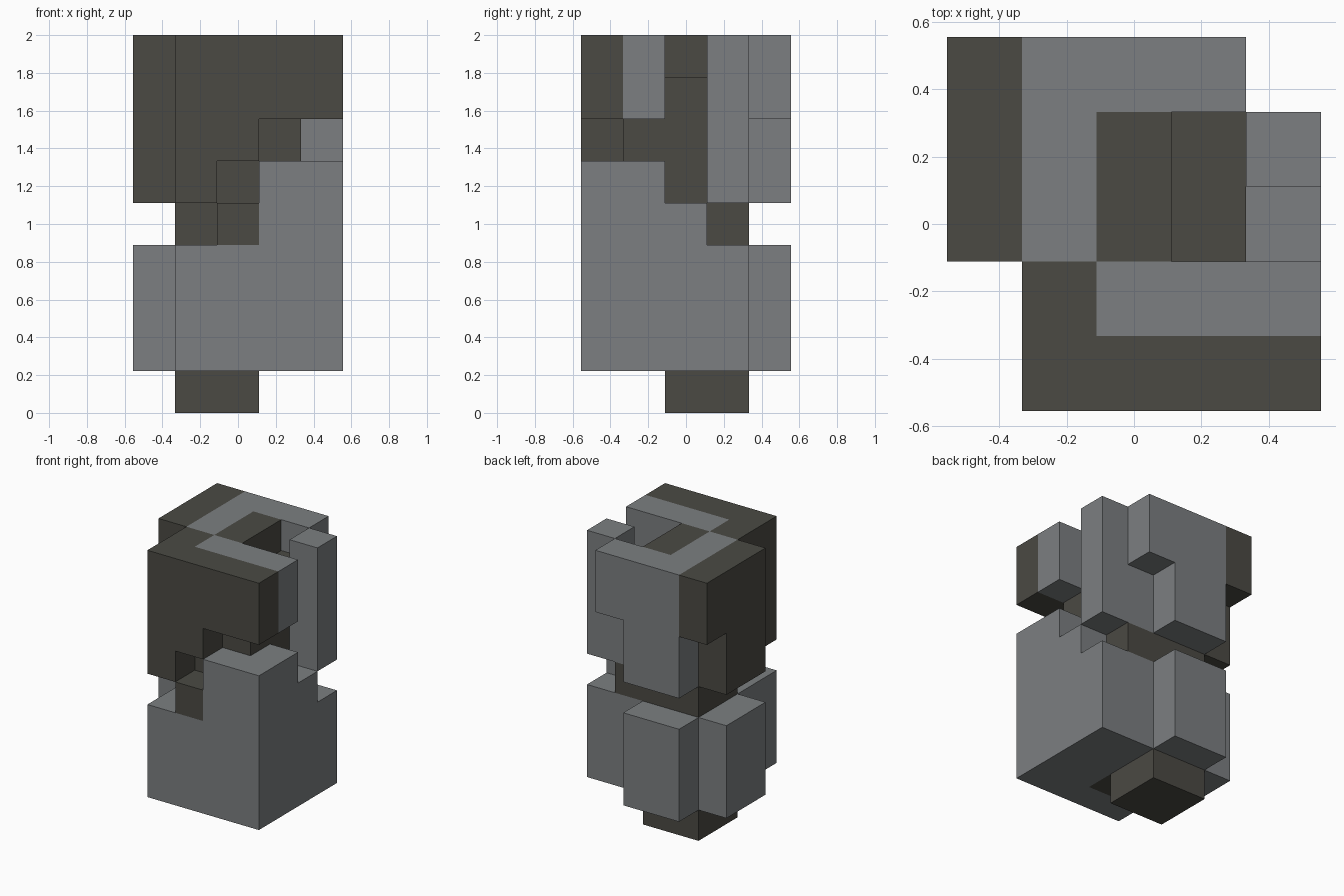
import bpy, bmesh
from mathutils import Vector

if "Cube" in bpy.data.objects:
    bpy.data.objects.remove(bpy.data.objects["Cube"])

U = 2 / 9  # edge of one grid cube; the model is 5 x 5 x 9 cubes


def material(name, color):
    m = bpy.data.materials.new(name)
    m.diffuse_color = (*color, 1)
    m.use_nodes = True
    m.node_tree.nodes["Principled BSDF"].inputs["Base Color"].default_value = m.diffuse_color
    return m


GREY = material("stone grey", (0.20, 0.212, 0.22))
DARK = material("dark olive grey", (0.070, 0.068, 0.057))

# Each part: colour and inclusive cube ranges (x0, x1, y0, y1, z0, z1)
PARTS = {
    "lower_block": (GREY, [(1, 4, 0, 3, 1, 3), (1, 2, 4, 4, 1, 3), (0, 0, 2, 3, 1, 3),
                           (3, 4, 0, 1, 4, 5), (3, 4, 2, 2, 4, 4)]),
    "foot": (DARK, [(1, 2, 2, 3, 0, 0), (2, 2, 1, 1, 1, 1)]),
    "inner_core": (DARK, [(1, 3, 2, 3, 4, 4), (2, 2, 0, 1, 4, 4), (2, 2, 1, 1, 5, 6),
                          (3, 3, 1, 1, 6, 6), (2, 3, 2, 3, 5, 7), (2, 2, 2, 3, 8, 8)]),
    "upper_shell": (GREY, [(1, 1, 2, 4, 5, 8), (2, 2, 4, 4, 5, 8), (3, 3, 4, 4, 7, 8),
                           (2, 4, 1, 1, 7, 8), (3, 3, 3, 3, 5, 6)]),
    "side_post": (GREY, [(4, 4, 3, 3, 5, 8)]),
    "left_panel": (DARK, [(0, 0, 2, 3, 5, 8), (0, 0, 4, 4, 7, 8)]),
    "front_panel": (DARK, [(1, 1, 0, 1, 5, 8), (2, 2, 0, 0, 6, 8), (3, 4, 0, 0, 7, 8)]),
}

# Fill the grid; later parts replace earlier ones. The core keeps the right ledge grey.
cells = {}
for name, (mat, boxes) in PARTS.items():
    for x0, x1, y0, y1, z0, z1 in boxes:
        for x in range(x0, x1 + 1):
            for y in range(y0, y1 + 1):
                for z in range(z0, z1 + 1):
                    cells[x, y, z] = name


def build(name, mat):
    """Make the outer faces of one part, skipping faces hidden by neighbours."""
    bm = bmesh.new()
    for cell, owner in cells.items():
        if owner != name:
            continue
        centre = Vector(cell) + Vector((-2, -2, 0.5))
        for axis in range(3):
            for sign in (-1, 1):
                n = Vector((0, 0, 0))
                n[axis] = sign
                if tuple(int(c + d) for c, d in zip(cell, n)) in cells:
                    continue
                a = Vector((0, 0, 0))
                a[(axis + 1) % 3] = 0.5
                b = n.cross(a)
                mid = centre + n * 0.5
                corners = (mid - a - b, mid + a - b, mid + a + b, mid - a + b)
                bm.faces.new([bm.verts.new(c * U) for c in corners])
    bmesh.ops.remove_doubles(bm, verts=bm.verts, dist=0.001)
    mesh = bpy.data.meshes.new(name)
    bm.to_mesh(mesh)
    bm.free()
    mesh.materials.append(mat)
    bpy.context.collection.objects.link(bpy.data.objects.new(name, mesh))


for part, (mat, _) in PARTS.items():
    build(part, mat)
